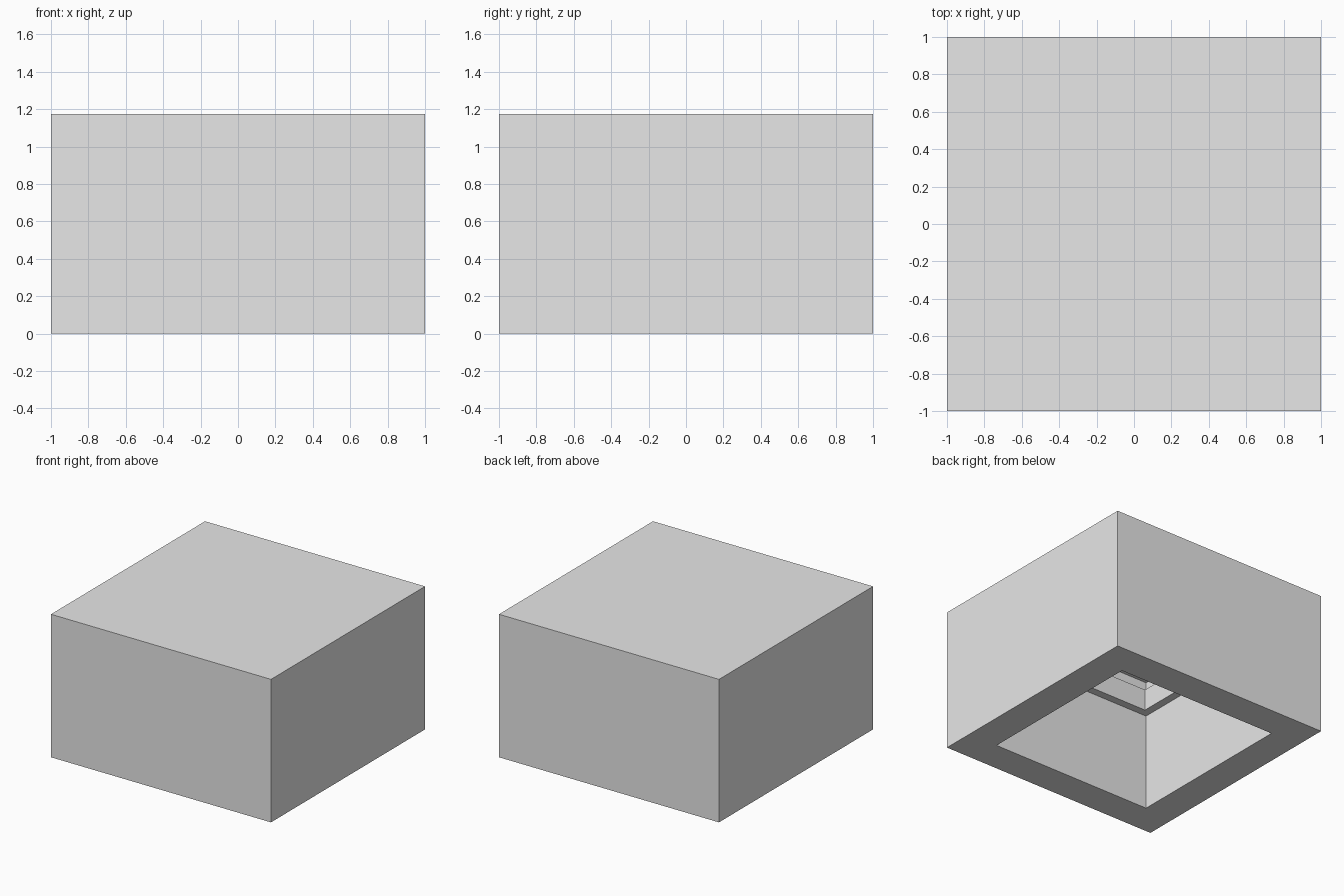
import bpy
import bmesh

cube = bpy.data.objects.get("Cube")
if cube:
    bpy.data.objects.remove(cube, do_unlink=True)

# Plain grey material
grey = bpy.data.materials.new("plain grey")
grey.use_nodes = True
colour = (0.8, 0.8, 0.8, 1)
grey.diffuse_color = colour
grey.node_tree.nodes["Principled BSDF"].inputs["Base Color"].default_value = colour


def square_sweep(name, profile, closed):
    """Sweep (half width, height) points round a square; cap the ends if open."""
    bm = bmesh.new()
    rings = [[bm.verts.new((sx * half, sy * half, z))
              for sx, sy in ((-1, -1), (1, -1), (1, 1), (-1, 1))]
             for half, z in profile]
    pairs = list(zip(rings, rings[1:]))
    if closed:
        pairs.append((rings[-1], rings[0]))
    else:
        bm.faces.new(rings[0])
        bm.faces.new(rings[-1])
    for a, b in pairs:
        for i in range(4):
            j = (i + 1) % 4
            bm.faces.new((a[i], a[j], b[j], b[i]))
    bmesh.ops.recalc_face_normals(bm, faces=bm.faces)
    mesh = bpy.data.meshes.new(name)
    bm.to_mesh(mesh)
    bm.free()
    mesh.materials.append(grey)
    obj = bpy.data.objects.new(name, mesh)
    bpy.context.collection.objects.link(obj)
    return obj


HEIGHT = 1.175
CAVITY = 0.735      # half width of the hollow
CEILING = 1.09
LIP = 0.67          # half width inside the lip
LIP_LOW, LIP_HIGH = 0.80, 0.976

# Thick-walled box, open underneath
square_sweep("box_shell", [(1, HEIGHT), (1, 0), (CAVITY, 0), (CAVITY, CEILING)], False)

# Square lip round the inside of the hollow
square_sweep("inner_lip", [(CAVITY, LIP_LOW), (LIP, LIP_LOW),
                           (LIP, LIP_HIGH), (CAVITY, LIP_HIGH)], True)
